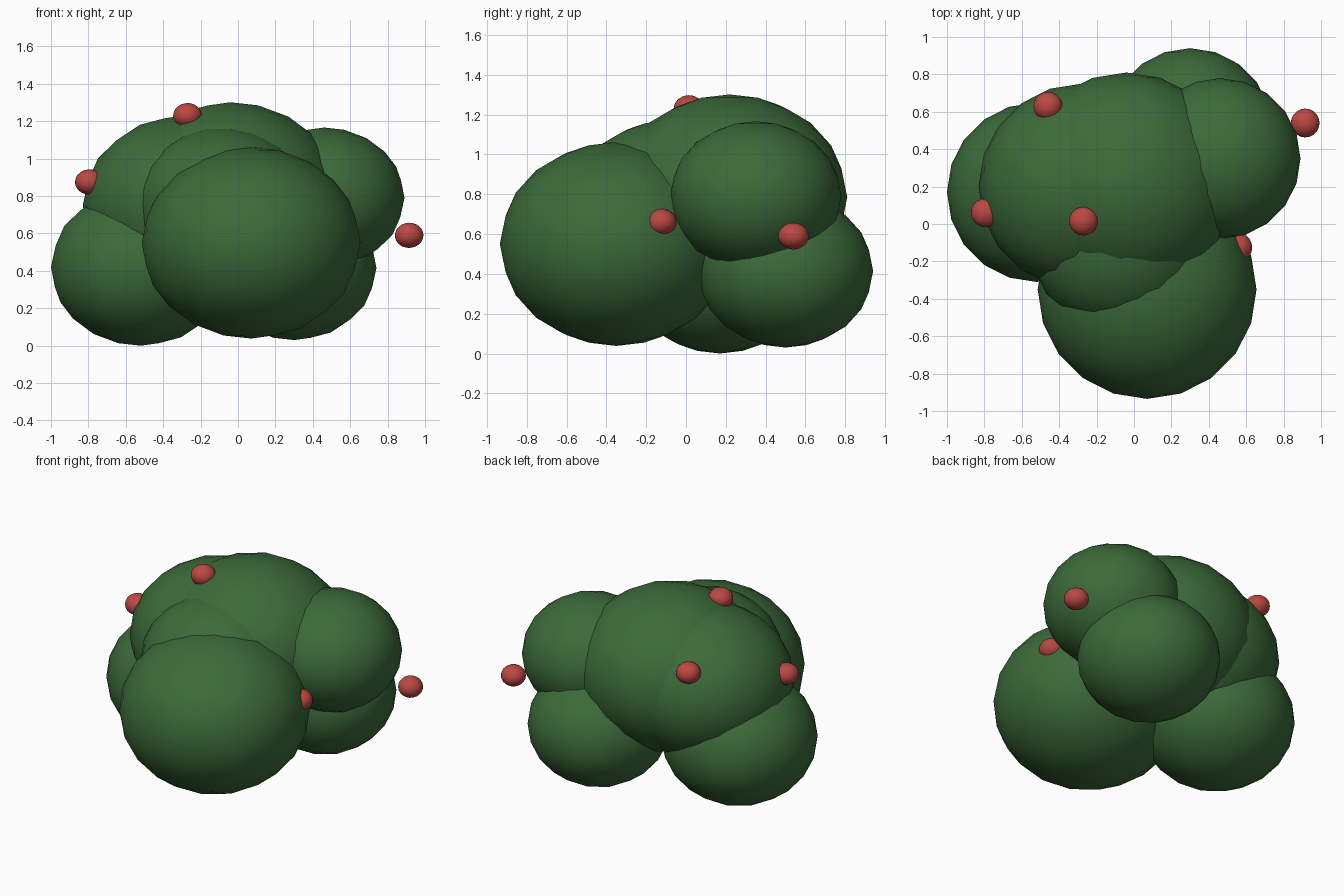
import bpy

cube = bpy.data.objects.get("Cube")
if cube:
    bpy.data.objects.remove(cube, do_unlink=True)


def make_material(name, rgb):
    mat = bpy.data.materials.new(name)
    mat.use_nodes = True
    color = (*rgb, 1.0)
    mat.diffuse_color = color
    bsdf = mat.node_tree.nodes["Principled BSDF"]
    bsdf.inputs["Base Color"].default_value = color
    bsdf.inputs["Roughness"].default_value = 0.8
    return mat


leaf_green = make_material("leaf_green", (0.045, 0.145, 0.042))
berry_red = make_material("berry_red", (0.5, 0.065, 0.055))

FLATTEN = 0.875  # every ball is slightly squashed vertically


def ball(name, center, radius, mat):
    bpy.ops.mesh.primitive_ico_sphere_add(subdivisions=3, radius=1, location=center)
    obj = bpy.context.object
    obj.name = obj.data.name = name
    obj.scale = (radius, radius, radius * FLATTEN)
    bpy.ops.object.transform_apply(location=False, rotation=False, scale=True)
    bpy.ops.object.shade_smooth()
    obj.data.materials.append(mat)
    return obj


# Overlapping foliage clumps: name, center, radius
clumps = [
    ("front_clump", (0.07, -0.35, 0.55), 0.585),
    ("right_low_clump", (-0.52, 0.17, 0.42), 0.48),
    ("back_low_clump", (0.30, 0.50, 0.415), 0.44),
    ("left_high_clump", (0.46, 0.35, 0.79), 0.43),
    ("top_clump", (-0.04, 0.22, 0.785), 0.59),
    ("right_high_clump", (-0.28, 0.20, 0.75), 0.55),
    ("front_high_clump", (-0.08, -0.09, 0.75), 0.48),
]
for name, center, radius in clumps:
    ball(name, center, radius, leaf_green)

# Berries scattered over the foliage
berries = [
    ("left_berry", (0.915, 0.54, 0.59)),
    ("top_berry", (-0.27, 0.015, 1.23)),
    ("right_berry", (-0.795, 0.06, 0.875)),
    ("back_berry", (-0.46, 0.63, 1.01)),
    ("front_berry", (0.555, -0.125, 0.66)),
]
for name, center in berries:
    ball(name, center, 0.077, berry_red)
